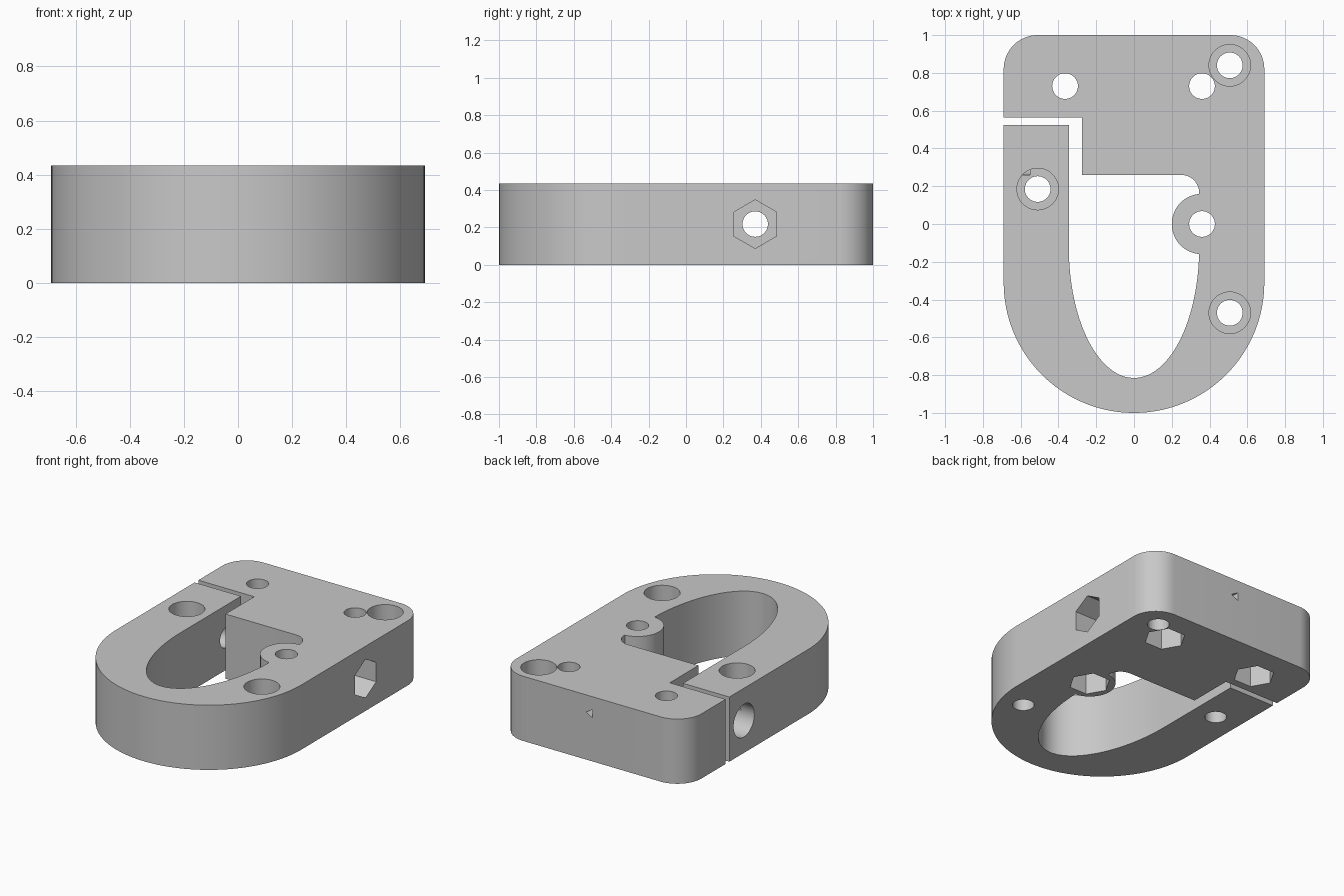
import bpy
import bmesh
from math import cos, sin, pi, radians
from mathutils import Matrix, Vector

if "Cube" in bpy.data.objects:
    bpy.data.objects.remove(bpy.data.objects["Cube"], do_unlink=True)

HEIGHT = 0.435
MID = HEIGHT / 2
HOLE_R, BORE_R, NUT_R = 0.068, 0.11, 0.13

gray = bpy.data.materials.new("plain gray")
gray.use_nodes = True
gray.diffuse_color = (0.58, 0.58, 0.58, 1)
gray.node_tree.nodes["Principled BSDF"].inputs["Base Color"].default_value = gray.diffuse_color


def arc(cx, cy, rx, ry, start, end, steps):
    """Points along an elliptical arc, angles in degrees."""
    angles = [radians(start + (end - start) * i / steps) for i in range(steps + 1)]
    return [(cx + rx * cos(a), cy + ry * sin(a)) for a in angles]


def add_object(name, bm):
    bmesh.ops.recalc_face_normals(bm, faces=bm.faces)
    mesh = bpy.data.meshes.new(name)
    bm.to_mesh(mesh)
    bm.free()
    mesh.materials.append(gray)
    obj = bpy.data.objects.new(name, mesh)
    bpy.context.collection.objects.link(obj)
    return obj


# Clamp body: one outline holding the rounded plate, split slot, opening and boss
outline = arc(0, -0.31, 0.69, 0.69, 180, 360, 64)
outline += arc(0.51, 0.82, 0.18, 0.18, 0, 90, 16)
outline += arc(-0.51, 0.82, 0.18, 0.18, 90, 180, 16)
outline += [(-0.69, 0.565), (-0.275, 0.565), (-0.275, 0.26)]
outline += arc(0.25, 0.165, 0.095, 0.095, 90, 0, 12)
outline += arc(0.36, 0, 0.16, 0.16, 96, 264, 32)
outline += arc(0, -0.125, 0.345, 0.69, -4, -180, 64)
outline += [(-0.345, 0.525), (-0.69, 0.525)]

bm = bmesh.new()
base = bm.faces.new([bm.verts.new((x, y, 0)) for x, y in outline])
top = bmesh.ops.extrude_face_region(bm, geom=[base])
bmesh.ops.translate(bm, vec=(0, 0, HEIGHT),
                    verts=[v for v in top["geom"] if isinstance(v, bmesh.types.BMVert)])
body = add_object("clamp_body", bm)
bpy.context.view_layer.objects.active = body
body.select_set(True)


def drill(start, end, radius, sides=48, turn=0.0):
    """Cut a straight prism between two points out of the body."""
    start, end = Vector(start), Vector(end)
    axis = end - start
    bm = bmesh.new()
    bmesh.ops.create_cone(bm, cap_ends=True, segments=sides, radius1=radius,
                          radius2=radius, depth=axis.length)
    aim = axis.to_track_quat("Z", "Y").to_matrix().to_4x4()
    place = Matrix.Translation((start + end) / 2) @ aim @ Matrix.Rotation(turn, 4, "Z")
    bmesh.ops.transform(bm, matrix=place, verts=bm.verts)
    cutter = add_object("cutter", bm)
    cutter.hide_render = True
    mod = body.modifiers.new("cut", "BOOLEAN")
    mod.operation, mod.solver, mod.object = "DIFFERENCE", "EXACT", cutter
    bpy.ops.object.modifier_apply(modifier=mod.name)
    bpy.data.objects.remove(cutter, do_unlink=True)


# Bolt holes with hexagonal nut pockets underneath (corners along x)
for x, y in [(-0.365, 0.73), (0.36, 0.73), (0.36, 0)]:
    drill((x, y, -0.1), (x, y, HEIGHT + 0.1), HOLE_R)
    drill((x, y, -0.1), (x, y, 0.16), NUT_R, 6, pi / 2)

# Mounting holes counterbored from above
for x, y in [(0.507, 0.84), (-0.51, 0.185), (0.507, -0.47)]:
    drill((x, y, -0.1), (x, y, HEIGHT + 0.1), HOLE_R)
    drill((x, y, 0.22), (x, y, HEIGHT + 0.1), BORE_R)

# Cross bolt: round bore on one side, hexagonal nut pocket on the other
drill((-0.8, 0.37, MID), (0.8, 0.37, MID), HOLE_R)
drill((-0.8, 0.37, MID), (-0.55, 0.37, MID), BORE_R)
drill((0.8, 0.37, MID), (0.45, 0.37, MID), NUT_R, 6)

# Small three-sided pilot hole in the back
drill((0.01, 1.1, 0.32), (0.01, 0.85, 0.32), 0.033, 3, -pi / 2)

bpy.ops.object.shade_smooth_by_angle(angle=radians(30))
